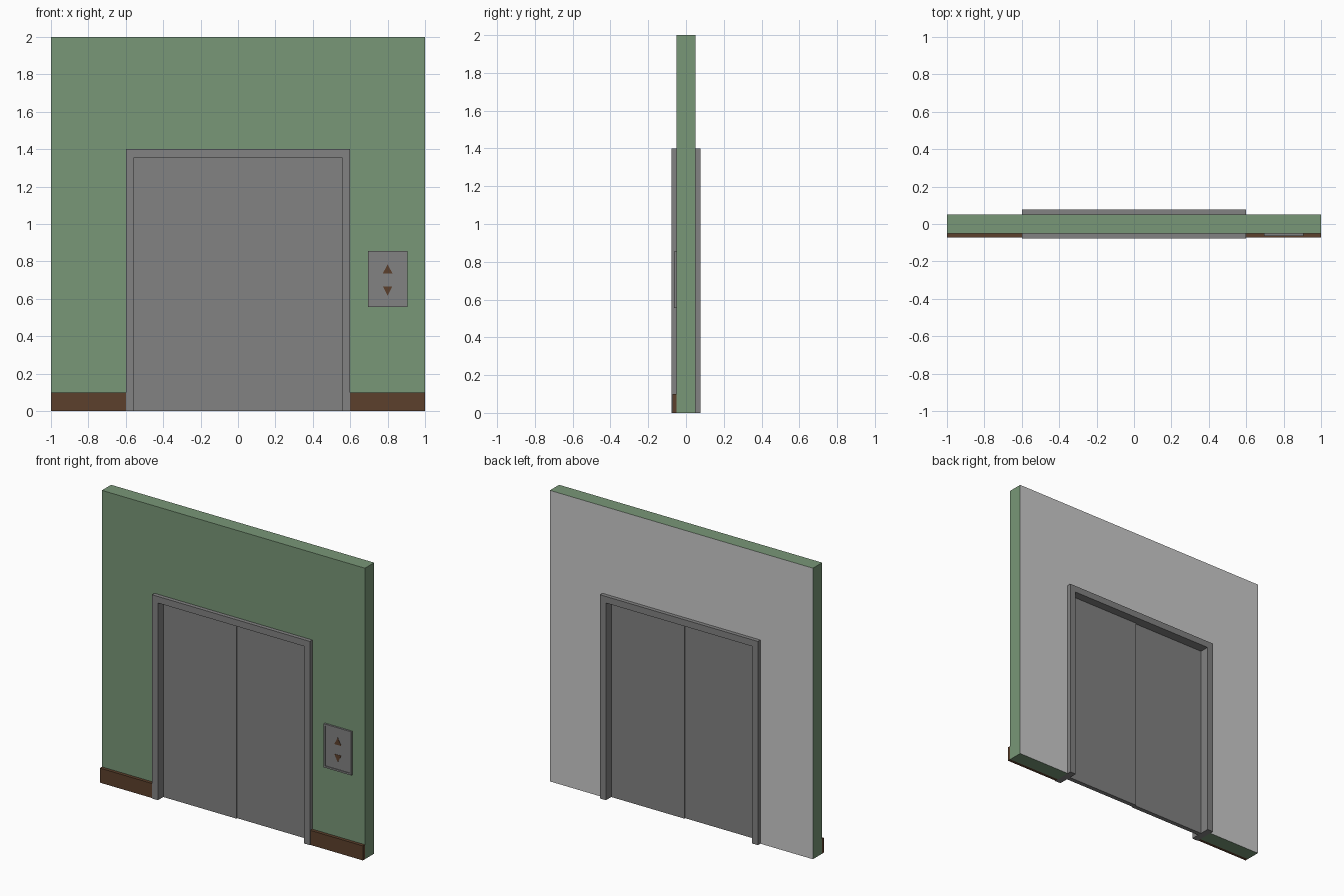
import bpy

cube = bpy.data.objects.get("Cube")
if cube:
    bpy.data.objects.remove(cube, do_unlink=True)


def material(name, rgb):
    m = bpy.data.materials.new(name)
    m.use_nodes = True
    m.diffuse_color = (*rgb, 1)
    m.node_tree.nodes["Principled BSDF"].inputs["Base Color"].default_value = (*rgb, 1)
    return m


GREEN = material("wall green", (0.19, 0.31, 0.185))
WHITE = material("plaster white", (0.6, 0.6, 0.6))
GREY = material("metal grey", (0.223, 0.223, 0.223))
BROWN = material("wood brown", (0.107, 0.051, 0.025))


def prism(name, outline, y0, y1, *mats):
    """Extrude an x-z outline (counterclockwise from the front) from y0 to y1."""
    n = len(outline)
    verts = [(x, y, z) for y in (y0, y1) for x, z in outline]
    faces = [tuple(range(n)), tuple(reversed(range(n, 2 * n)))]
    for i in range(n):
        j = (i + 1) % n
        faces.append((i, i + n, j + n, j))
    mesh = bpy.data.meshes.new(name)
    mesh.from_pydata(verts, [], faces)
    for m in mats:
        mesh.materials.append(m)
    mesh.update()
    obj = bpy.data.objects.new(name, mesh)
    bpy.context.collection.objects.link(obj)
    return obj


def rect(x0, x1, z0, z1):
    return [(x0, z0), (x1, z0), (x1, z1), (x0, z1)]


def arch(outer, top, inner, inner_top):
    """Doorway-shaped outline, open at the floor."""
    return [(-outer, 0), (-inner, 0), (-inner, inner_top), (inner, inner_top),
            (inner, 0), (outer, 0), (outer, top), (-outer, top)]


# Wall with doorway; the back face is plain plaster
wall = prism("wall", arch(1, 2, 0.6, 1.4), -0.05, 0.05, GREEN, WHITE)
for p in wall.data.polygons:
    p.material_index = int(p.normal.y > 0.5)

# Door frame and the two sliding doors, slightly staggered in depth
prism("door_frame", arch(0.6, 1.4, 0.555, 1.355), -0.077, 0.077, GREY)
prism("right_door", rect(-0.555, 0, 0, 1.355), -0.019, 0.011, GREY)
prism("left_door", rect(0, 0.555, 0, 1.355), -0.011, 0.019, GREY)

# Skirting boards on either side of the frame
for side, x0, x1 in (("right", -1, -0.6), ("left", 0.6, 1)):
    prism(side + "_skirting", rect(x0, x1, 0, 0.1), -0.072, -0.05, BROWN)

# Call panel: plate with a thin raised rim
X0, X1, Z0, Z1, RIM = 0.695, 0.905, 0.555, 0.855, 0.012
prism("call_panel", rect(X0, X1, Z0, Z1), -0.058, -0.05, GREY)
for name, r in (("left", rect(X1 - RIM, X1, Z0, Z1)),
                ("right", rect(X0, X0 + RIM, Z0, Z1)),
                ("bottom", rect(X0 + RIM, X1 - RIM, Z0, Z0 + RIM)),
                ("top", rect(X0 + RIM, X1 - RIM, Z1 - RIM, Z1))):
    prism("call_panel_rim_" + name, r, -0.063, -0.058, GREY)

# Up and down arrow buttons
CX, HALF = 0.8, 0.026
prism("up_arrow", [(CX - HALF, 0.735), (CX + HALF, 0.735), (CX, 0.785)],
      -0.06, -0.058, BROWN)
prism("down_arrow", [(CX, 0.617), (CX + HALF, 0.667), (CX - HALF, 0.667)],
      -0.06, -0.058, BROWN)
